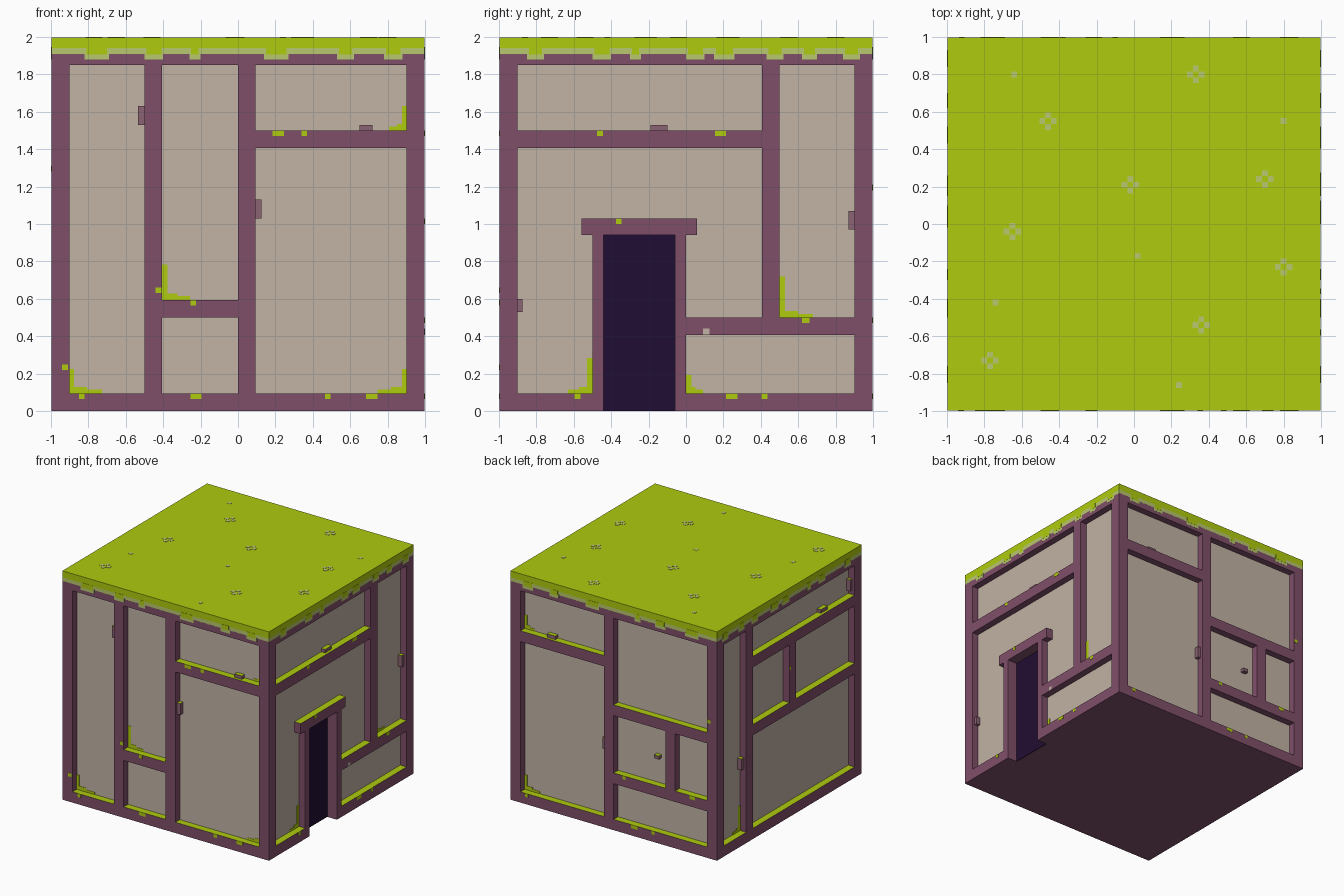
import bpy, bmesh

if "Cube" in bpy.data.objects:
    bpy.data.objects.remove(bpy.data.objects["Cube"])


def lin(c):
    c /= 255
    return c / 12.92 if c <= 0.04045 else ((c + 0.055) / 1.055) ** 2.4


def material(name, r, g, b):
    m = bpy.data.materials.new(name)
    m.diffuse_color = (lin(r), lin(g), lin(b), 1)
    m.use_nodes = True
    m.node_tree.nodes["Principled BSDF"].inputs["Base Color"].default_value = m.diffuse_color
    return m


GRASS = material("grass green", 175, 203, 14)
PALE = material("pale grass", 185, 200, 110)
WOOD = material("purple timber", 128, 79, 106)
PEG = material("faded timber", 140, 99, 115)
WALL = material("beige plaster", 194, 179, 165)
DARK = material("dark doorway", 33, 13, 51)

T = 0.906      # inner edge of the outer frame
P = 0.9375     # plaster surface
B = 0.998      # timber surface, painted plates end at 1.0


def build(name, boxes, mat, top=None):
    """Join boxes (x0,x1,y0,y1,z0,z1); top = material of upward faces."""
    bm = bmesh.new()
    for x0, x1, y0, y1, z0, z1 in boxes:
        vs = bmesh.ops.create_cube(bm, size=1)["verts"]
        for v in vs:
            v.co = (x1 if v.co.x > 0 else x0,
                    y1 if v.co.y > 0 else y0,
                    z1 if v.co.z > 0 else z0)
    bmesh.ops.recalc_face_normals(bm, faces=bm.faces)
    if top:
        for f in bm.faces:
            if f.normal.z > 0.9:
                f.material_index = 1
    me = bpy.data.meshes.new(name)
    bm.to_mesh(me)
    bm.free()
    me.materials.append(mat)
    if top:
        me.materials.append(top)
    ob = bpy.data.objects.new(name, me)
    bpy.context.collection.objects.link(ob)
    return ob


def on_side(side, u0, u1, z0, z1, d0, d1):
    """Box on a side; u is world x or y along it, d the distance outwards."""
    if side == "front":
        return (u0, u1, -d1, -d0, z0, z1)
    if side == "back":
        return (u0, u1, d0, d1, z0, z1)
    if side == "right":
        return (d0, d1, u0, u1, z0, z1)
    return (-d1, -d0, u0, u1, z0, z1)


# Beams, pegs, moss on plaster and moss on timber: (u0, u1, z0, z1)
LO, HI = 0.094, 1.85
BEAMS = {
    "front": [(-.5, -.406, LO, HI), (0, .094, LO, HI),
              (-.406, 0, .5, .594), (.094, T, 1.406, 1.5)],
    "right": [(.406, .5, .5, HI), (-T, .406, 1.406, 1.5), (0, T, .406, .5),
              (-.5, -.44, 0, .94), (-.06, 0, 0, .94), (-.56, .06, .94, 1.03)],
    "back": [(0, .094, LO, HI), (.094, T, 1.406, 1.5), (-T, 0, 1, 1.094),
             (-T, 0, .406, .5), (-.594, -.5, .5, 1)],
    "left": [(.5, .594, LO, HI), (-T, .5, 1.5, 1.594), (-T, .5, .906, 1),
             (-.094, 0, 1, 1.5)],
}
PEGS = {
    "front": [(-.535, -.5, 1.53, 1.63), (.65, .72, 1.5, 1.53), (.094, .125, 1.03, 1.13)],
    "right": [(-.19, -.1, 1.5, 1.53), (.87, T, .97, 1.07), (-T, -.875, .53, .6)],
    "back": [(.58, .66, 1.5, 1.53), (.094, .125, .67, .77), (-.42, -.375, .72, .75)],
    "left": [(.594, .625, .64, .74), (-.56, -.47, 1.594, 1.625), (-T, -.875, 1.63, 1.73)],
}
# Corner moss: corner u, corner z, signed width, height
CORNERS = {
    "front": [(-T, LO, .18, .13), (T, LO, -.16, .13), (-.406, .594, .15, .19), (T, 1.5, -.1, .13)],
    "right": [(-.5, LO, -.13, .19), (0, LO, .09, .1), (.5, .5, .18, .22)],
    "back": [(T, LO, -.15, .13), (T, 1.5, -.1, .12)],
    "left": [(.594, LO, .1, .22)],
}
# Drips of moss below a ledge: centre u, ledge z, width
DRIPS = {
    "front": [(-.835, LO, .03), (-.225, LO, .06), (.48, LO, .03), (.715, LO, .06),
              (-.24, .594, .03), (.215, 1.5, .06), (.355, 1.5, .03),
              (-.925, .25, .03), (-.425, .66, .03)],
    "right": [(-.58, LO, .03), (.245, LO, .06), (.42, LO, .03), (.64, .5, .04),
              (-.46, 1.5, .03), (.185, 1.5, .06), (-.36, 1.03, .03)],
    "back": [(.84, LO, .03), (-.2, LO, .06), (-.38, LO, .03), (-.1, .5, .03),
             (-.76, .5, .05), (-.92, 1.21, .03)],
    "left": [(-.01, 1.31, .02)],
}
# Hanging grass tongues: u0, u1
TONGUES = {
    "front": [(-.82, -.69), (-.5, -.4), (-.26, -.2), (.14, .27), (.53, .62), (.78, .88)],
    "right": [(-.85, -.76), (-.5, -.4), (-.3, -.24), (0, .1), (.15, .26), (.43, .52),
              (.62, .7), (.84, .93)],
}
TONGUES["back"] = TONGUES["front"]
TONGUES["left"] = TONGUES["right"]

for side in BEAMS:
    # timber frame with mossy ledges
    sills = [(-1, -.44), (-.06, 1)] if side == "right" else [(-B, B)]
    frame = [(max(a, -B), min(b, B), 0, LO) for a, b in sills]
    frame += [(-B, B, HI, 1.91), (-B, -T, 0, 1.91), (T, B, 0, 1.91)] + BEAMS[side]
    build(side + "_timber_frame", [on_side(side, *r, .9, B) for r in frame], WOOD, GRASS)

    # pegs sitting on the plaster
    build(side + "_pegs", [on_side(side, *r, .92, .975) for r in PEGS[side]], PEG, GRASS)

    # moss corners and drips
    moss = []
    for u, z, w, h in CORNERS[side]:
        t = .03 if w > 0 else -.03
        for du, dz in ((w, .02), (w * .55, .035), (t, h)):
            moss.append(on_side(side, min(u, u + du), max(u, u + du), z, z + dz, P - .003, P + .003))
    for u, z, w in DRIPS[side]:
        moss.append(on_side(side, u - w / 2, u + w / 2, z - .03, z, B - .003, 1))
    build(side + "_moss", moss, GRASS)

    # grass tongues over the edge
    build(side + "_tongue_tips",
          [on_side(side, a, b, 1.88, 1.915, B - .003, B + .001) for a, b in TONGUES[side]], PALE)
    build(side + "_tongues",
          [on_side(side, a + .01, b - .01, 1.905, 1.945, B - .003, 1) for a, b in TONGUES[side]], GRASS)

# plaster core, with the right wall split around the doorway
build("plaster_core", [(-P, .9, -P, P, .02, 1.9)], WALL)
build("right_wall", [(.88, P, -P, -.45, .02, 1.9), (.88, P, -.05, P, .02, 1.9),
                     (.88, P, -.45, -.05, .96, 1.9)], WALL)
build("right_beam_chip", [(B - .003, 1, .09, .125, .406, .44)], WALL)
build("doorway", [(.88, .906, -.45, -.05, .001, .95)], DARK)
build("floor_slab", [(-.95, .9, -.95, .95, 0, .03)], WOOD)

# grass roof with pale fringe
build("grass_fringe", [(-B, B, -B, B, 1.905, 1.94)], PALE)
build("grass_roof", [(-B, B, -B, B, 1.94, B + 1)], GRASS)

# flowers: four petals each, plus single buds
petals = []


def petal(x, y, r):
    petals.append((x - r, x + r, y - r, y + r, 1.995, 2))


for x, y in [(.33, .8), (-.46, .55), (-.02, .21), (.7, .24), (-.65, -.04),
             (.8, -.23), (.36, -.54), (-.77, -.73)]:
    for dx, dy in ((1, 0), (-1, 0), (0, 1), (0, -1)):
        petal(x + dx * .031, y + dy * .031, .0155)
for x, y in [(-.64, .8), (.8, .55), (.02, -.17), (-.74, -.42), (.24, -.86)]:
    petal(x, y, .0155)
build("roof_flowers", petals, PALE)
